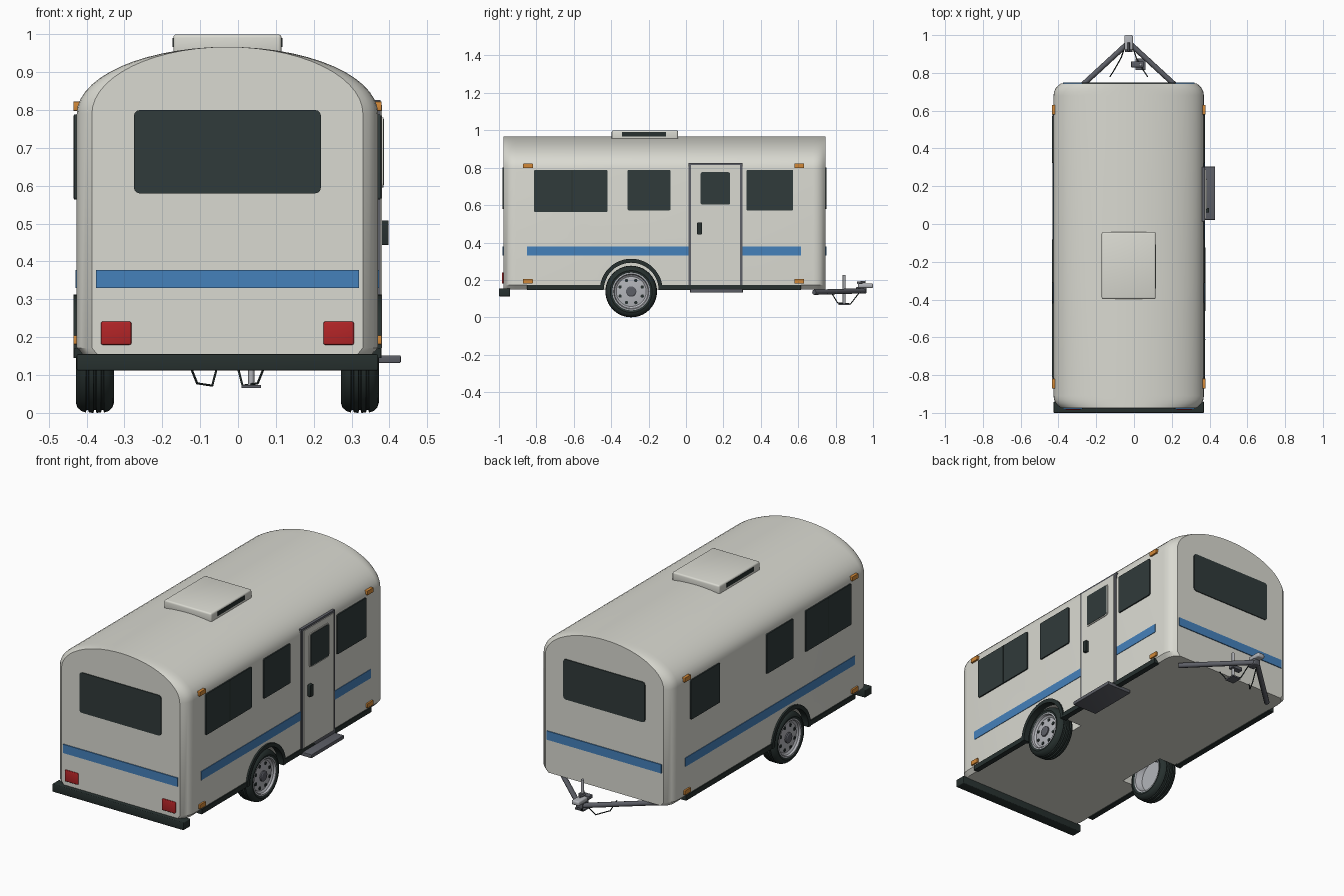
import bpy, bmesh, math
from mathutils import Vector

if "Cube" in bpy.data.objects:
    bpy.data.objects.remove(bpy.data.objects["Cube"], do_unlink=True)

CX = -0.028          # centre line of the trailer
HW = 0.398           # half width of the shell
BACK, FRONT = 0.745, -0.975
AXLE_Y, TYRE_R = -0.293, 0.138


def material(name, rgb):
    m = bpy.data.materials.new(name)
    m.use_nodes = True
    col = (*rgb, 1)
    m.diffuse_color = col
    m.node_tree.nodes["Principled BSDF"].inputs["Base Color"].default_value = col
    return m


SHELL = material("cream_shell", (0.70, 0.70, 0.64))
BLUE = material("blue_stripe", (0.06, 0.22, 0.50))
GLASS = material("dark_glass", (0.03, 0.043, 0.043))
DARK = material("dark_trim", (0.02, 0.03, 0.028))
RED = material("red_lamp", (0.45, 0.018, 0.02))
AMBER = material("amber_lamp", (0.65, 0.25, 0.04))
RIM = material("light_metal", (0.45, 0.46, 0.49))
SLATE = material("slate_metal", (0.11, 0.115, 0.135))


def finish(name, bm, mat, smooth=True):
    bmesh.ops.recalc_face_normals(bm, faces=bm.faces)
    me = bpy.data.meshes.new(name)
    bm.to_mesh(me)
    bm.free()
    me.materials.append(mat)
    ob = bpy.data.objects.new(name, me)
    bpy.context.collection.objects.link(ob)
    if smooth:
        smooth_object(ob)
    return ob


def smooth_object(ob):
    bpy.ops.object.select_all(action='DESELECT')
    ob.select_set(True)
    bpy.context.view_layer.objects.active = ob
    bpy.ops.object.shade_smooth_by_angle(angle=math.radians(32))


def box(name, x, y, z, mat, bevel=0, axis=None):
    """Box from ranges; bevel all edges, or only those along one axis."""
    bm = bmesh.new()
    bmesh.ops.create_cube(bm, size=1)
    for v in bm.verts:
        v.co = Vector([sum(r) / 2 + c * (r[1] - r[0]) for r, c in zip((x, y, z), v.co)])
    if bevel:
        edges = [e for e in bm.edges if axis is None or
                 abs((e.verts[0].co - e.verts[1].co).normalized()[axis]) > 0.9]
        bmesh.ops.bevel(bm, geom=edges, offset=bevel, segments=3, profile=0.5, affect='EDGES')
    return finish(name, bm, mat, bevel > 0)


def side_box(name, s, out, y, z, mat, bevel=0, depth=0.03):
    """Plate on side s whose outer face lies at distance out from the centre line."""
    x = sorted((CX + s * (out - depth), CX + s * out))
    return box(name, x, y, z, mat, bevel, 0)


def loft(name, rings, mat):
    bm = bmesh.new()
    loops = [[bm.verts.new(p) for p in ring] for ring in rings]
    n = len(loops[0])
    for a, b in zip(loops, loops[1:]):
        for i in range(n):
            bm.faces.new((a[i], a[(i + 1) % n], b[(i + 1) % n], b[i]))
    bm.faces.new(loops[0])
    bm.faces.new(loops[-1])
    return finish(name, bm, mat)


def lathe(name, profile, s, centre, mat, steps=40, closed=True):
    """Revolve (x, radius) points about the axle."""
    bm = bmesh.new()
    pts = [bm.verts.new((centre[0] + s * x, centre[1], centre[2] + r)) for x, r in profile]
    edges = [bm.edges.new(p) for p in zip(pts, pts[1:])]
    if closed:
        edges.append(bm.edges.new((pts[-1], pts[0])))
    bmesh.ops.spin(bm, geom=pts + edges, cent=centre, axis=(1, 0, 0),
                   angle=math.tau, steps=steps, use_duplicate=False)
    bmesh.ops.remove_doubles(bm, verts=bm.verts, dist=1e-5)
    return finish(name, bm, mat)


def rod(name, points, radius, mat):
    cu = bpy.data.curves.new(name, 'CURVE')
    cu.dimensions = '3D'
    cu.bevel_depth, cu.bevel_resolution, cu.use_fill_caps = radius, 2, True
    sp = cu.splines.new('POLY')
    sp.points.add(len(points) - 1)
    for p, co in zip(sp.points, points):
        p.co = (*co, 1)
    cu.materials.append(mat)
    ob = bpy.data.objects.new(name, cu)
    bpy.context.collection.objects.link(ob)
    return ob


# Shell: arched section, narrowing in width at both ends
half = [(0.378, 0.15), (HW, 0.172)]
half += [(HW * math.cos(t), 0.79 + 0.177 * math.sin(t))
         for t in (math.pi / 2 * i / 14 for i in range(15))]
section = half[:-1] + [(0, 0.967)] + [(-x, z) for x, z in reversed(half[:-1])]
corner = [(0, 0.040), (0.012, 0.024), (0.027, 0.011), (0.045, 0.003), (0.065, 0)]
stations = [(FRONT + d, i) for d, i in corner] + [(BACK - d, i) for d, i in reversed(corner)]
shell = loft("shell", [[(CX + x * (1 - i / HW), y, z) for x, z in section]
                       for y, i in stations], SHELL)

# Wheel wells cut from the shell
for s in (-1, 1):
    cutter = lathe("well_cutter", [(-0.13, 0), (-0.13, 0.15), (0.1, 0.15), (0.1, 0)], s,
                   (CX + s * HW, AXLE_Y, 0.145), SHELL, 48, False)
    cutter.hide_render = True
    bpy.context.view_layer.objects.active = shell
    mod = shell.modifiers.new("well", 'BOOLEAN')
    mod.operation, mod.object, mod.solver = 'DIFFERENCE', cutter, 'EXACT'
    bpy.ops.object.modifier_apply(modifier=mod.name)
    bpy.data.objects.remove(cutter, do_unlink=True)
smooth_object(shell)

# End windows and stripes
for end, y in (("front", (FRONT - 0.005, FRONT + 0.004)), ("back", (BACK - 0.004, BACK + 0.005))):
    box(end + "_window", (CX - 0.247, CX + 0.247), y, (0.58, 0.80), GLASS, 0.015, 1)
    box(end + "_stripe", (CX - 0.347, CX + 0.347), y, (0.33, 0.378), BLUE)

# Bumper and tail lamps
box("bumper", (CX - HW, CX + HW), (-1.0, -0.94), (0.112, 0.155), DARK, 0.004)
for s in (-1, 1):
    x = sorted((CX + s * 0.254, CX + s * 0.334))
    box("tail_lamp", x, (FRONT - 0.009, FRONT + 0.01), (0.18, 0.241), RED, 0.004)

# Side fittings
for s in (-1, 1):
    for y0, y1, z0 in ((-0.813, -0.419, 0.564), (-0.312, -0.083, 0.572), (0.323, 0.573, 0.572)):
        side_box("side_window", s, HW + 0.007, (y0, y1), (z0, 0.788), GLASS, 0.006)
    side_box("window_divider", s, HW + 0.009, (-0.613, -0.608), (0.566, 0.786), DARK)
    side_box("side_stripe", s, HW + 0.003, (-0.85, 0.616), (0.33, 0.378), BLUE)
    for y in (-0.845, 0.605):
        for z in (0.81, 0.193):
            side_box("marker_lamp", s, HW + 0.009, (y - 0.026, y + 0.026),
                     (z - 0.012, z + 0.012), AMBER, 0.003)
    for y in ((-0.85, AXLE_Y - 0.15), (AXLE_Y + 0.15, 0.616)):
        side_box("skirt", s, HW + 0.006, y, (0.145, 0.172), DARK)

    # Wheel arch trim
    angles = [math.pi * i / 24 for i in range(25)]
    arc = [(r, t) for r, ts in ((0.168, angles), (0.147, angles[::-1])) for t in ts]
    loft("wheel_arch", [[(CX + s * x, AXLE_Y + r * math.cos(t), 0.145 + r * math.sin(t))
                         for r, t in arc] for x in (HW - 0.03, HW + 0.009)], DARK)

    # Wheel: grooved tyre, dished rim, hub and holes
    c = (CX + s * 0.350, AXLE_Y, TYRE_R)
    tread = [(-0.045, 0.098), (-0.05, 0.112), (-0.046, 0.124), (-0.036, 0.133)]
    for g in (-0.02, 0, 0.02):
        top = TYRE_R if g == 0 else 0.137
        tread += [(g - 0.004, top), (g - 0.002, 0.130), (g + 0.002, 0.130), (g + 0.004, top)]
    tread += [(-x, r) for x, r in reversed(tread[:4])]
    lathe("tyre", tread, s, c, DARK)
    lathe("rim", [(0.034, 0), (0.034, 0.045), (0.029, 0.08), (0.036, 0.09), (0.047, 0.094),
                  (0.046, 0.101), (-0.046, 0.101), (-0.044, 0.092), (-0.01, 0.08), (-0.01, 0)],
          s, c, RIM, 40, False)
    lathe("hub", [(0.03, 0), (0.03, 0.028), (0.041, 0.028), (0.045, 0.022), (0.045, 0)],
          s, c, SLATE, 20, False)
    for k in range(8):
        a = math.tau * (k + 0.5) / 8
        hole = (c[0], c[1] + 0.064 * math.cos(a), c[2] + 0.064 * math.sin(a))
        lathe("rim_hole", [(0.028, 0), (0.028, 0.009), (0.0345, 0.009), (0.0345, 0)],
              s, hole, DARK, 10, False)

# Door with frame, window, handle and step
side_box("door_frame", 1, HW + 0.006, (0.013, 0.301), (0.148, 0.826), SLATE)
side_box("door", 1, HW + 0.010, (0.026, 0.288), (0.172, 0.814), SHELL)
side_box("door_window_rim", 1, HW + 0.014, (0.073, 0.241), (0.596, 0.781), SHELL, 0.012)
side_box("door_window", 1, HW + 0.016, (0.078, 0.236), (0.602, 0.776), GLASS, 0.01)
side_box("door_handle", 1, HW + 0.027, (0.06, 0.085), (0.443, 0.508), DARK, 0.004)
box("step", (0.28, 0.43), (0.022, 0.304), (0.132, 0.152), SLATE, 0.003)

# Roof vent with side grilles
box("roof_vent", (CX - 0.143, CX + 0.143), (-0.397, -0.043), (0.945, 1.0), SHELL, 0.009)
for s in (-1, 1):
    side_box("vent_grille", s, 0.145, (-0.342, -0.108), (0.967, 0.990), DARK, depth=0.01)

# Drawbar, coupler, jack and safety chains
for s in (-1, 1):
    rod("drawbar", [(CX + s * 0.30, 0.685, 0.134), (CX + s * 0.012, 0.95, 0.142)], 0.014, SLATE)
    rod("safety_chain", [(CX + s * x, y, z) for x, y, z in
                         ((0.10, 0.78, 0.128), (0.08, 0.81, 0.078), (0.04, 0.88, 0.072),
                          (0.025, 0.925, 0.13))], 0.003, DARK)
box("coupler_base", (CX - 0.02, CX + 0.02), (0.91, 0.965), (0.128, 0.162), SLATE, 0.004)
box("coupler", (CX - 0.023, CX + 0.023), (0.92, 1.0), (0.157, 0.182), RIM, 0.008)
rod("coupler_lever", [(CX, 0.915, 0.185), (CX, 0.96, 0.19)], 0.006, SLATE)
JX, JY = 0.035, 0.845
box("jack_bracket", (JX - 0.05, JX + 0.016), (JY - 0.016, JY + 0.016), (0.13, 0.15), SLATE, 0.003)
rod("jack_post", [(JX, JY, 0.07), (JX, JY, 0.225)], 0.008, RIM)
box("jack_foot", (JX - 0.026, JX + 0.026), (JY - 0.03, JY + 0.03), (0.066, 0.074), SLATE)
